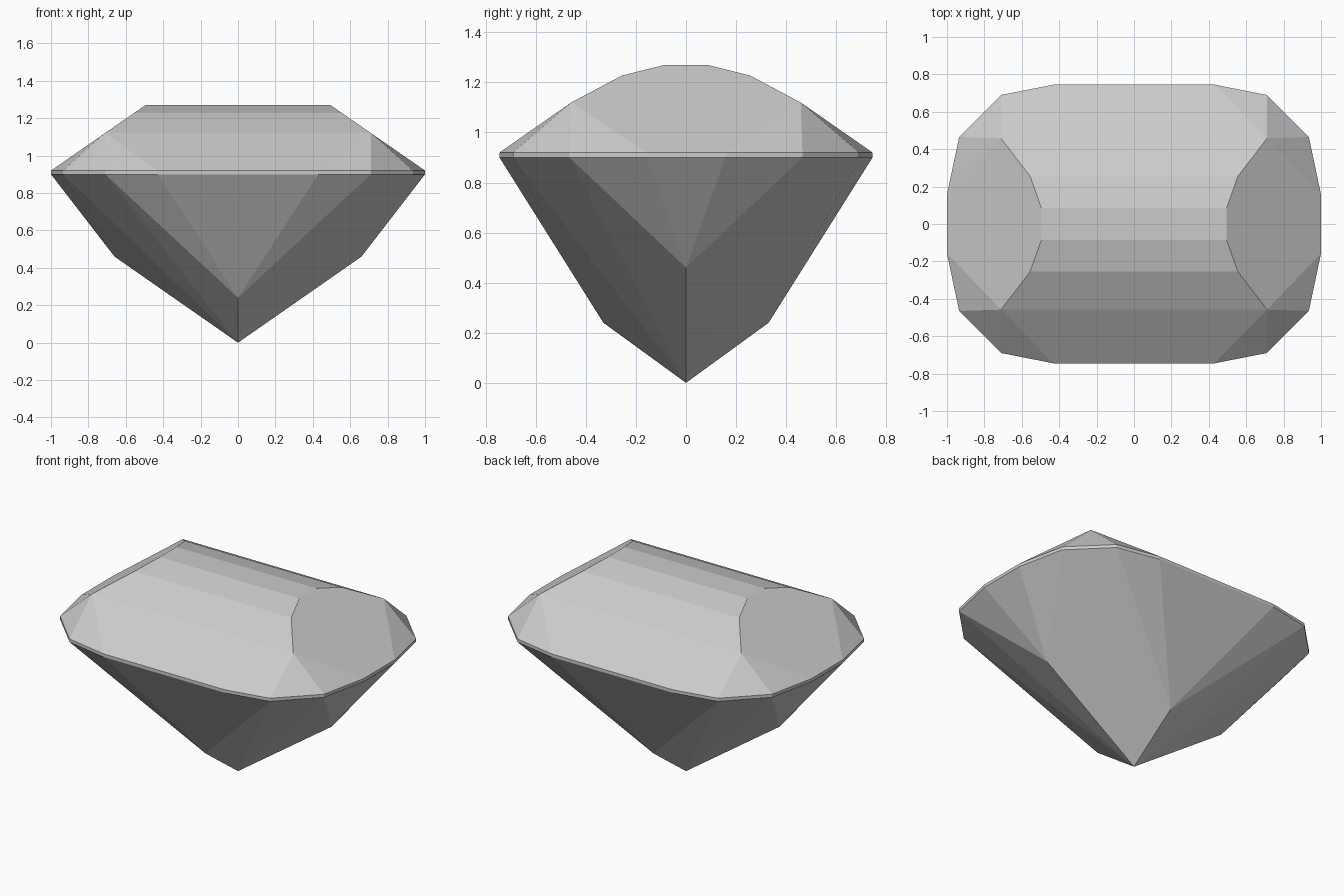
import bpy
import bmesh
import math
from itertools import product

cube = bpy.data.objects.get("Cube")
if cube:
    bpy.data.objects.remove(cube, do_unlink=True)

# Single grey stone colour
stone = bpy.data.materials.new("grey_stone")
stone.use_nodes = True
grey = (0.6, 0.6, 0.6, 1.0)
stone.diffuse_color = grey
stone.node_tree.nodes["Principled BSDF"].inputs["Base Color"].default_value = grey

GIRDLE_LOW, GIRDLE_TOP, CROWN_TOP = 0.90, 0.92, 1.27
TABLE_HALF = 0.495

# One quarter of the girdle outline
girdle = [(1.0, 0.157), (0.935, 0.465), (0.71, 0.69), (0.43, 0.745)]
# Arched crown cross-section (y, z), running along x
crown = [(0.458, 1.12), (0.255, 1.228), (0.085, CROWN_TOP)]


def crown_end(z):
    """Half length of the crown where the sloping end facet cuts it."""
    t = (z - GIRDLE_TOP) / (CROWN_TOP - GIRDLE_TOP)
    return 1.0 + t * (TABLE_HALF - 1.0)


quarter = [(x, y, z) for x, y in girdle for z in (GIRDLE_LOW, GIRDLE_TOP)]
quarter += [(crown_end(z), y, z) for y, z in crown]
# Pavilion keel points and the bottom tip
quarter += [(0.66, 0, 0.46), (0, 0.33, 0.24), (0, 0, 0)]

# Mirror the quarter into all four and wrap the facets around the points
points = {(x * sx, y * sy, z) for x, y, z in quarter
          for sx, sy in product((1, -1), repeat=2)}
bm = bmesh.new()
for p in sorted(points):
    bm.verts.new(p)
bmesh.ops.convex_hull(bm, input=bm.verts)
bmesh.ops.dissolve_limit(bm, angle_limit=math.radians(0.5),
                         verts=bm.verts, edges=bm.edges)
bmesh.ops.recalc_face_normals(bm, faces=bm.faces)

mesh = bpy.data.meshes.new("cut_gemstone")
bm.to_mesh(mesh)
bm.free()
mesh.materials.append(stone)
gem = bpy.data.objects.new("cut_gemstone", mesh)
bpy.context.collection.objects.link(gem)
